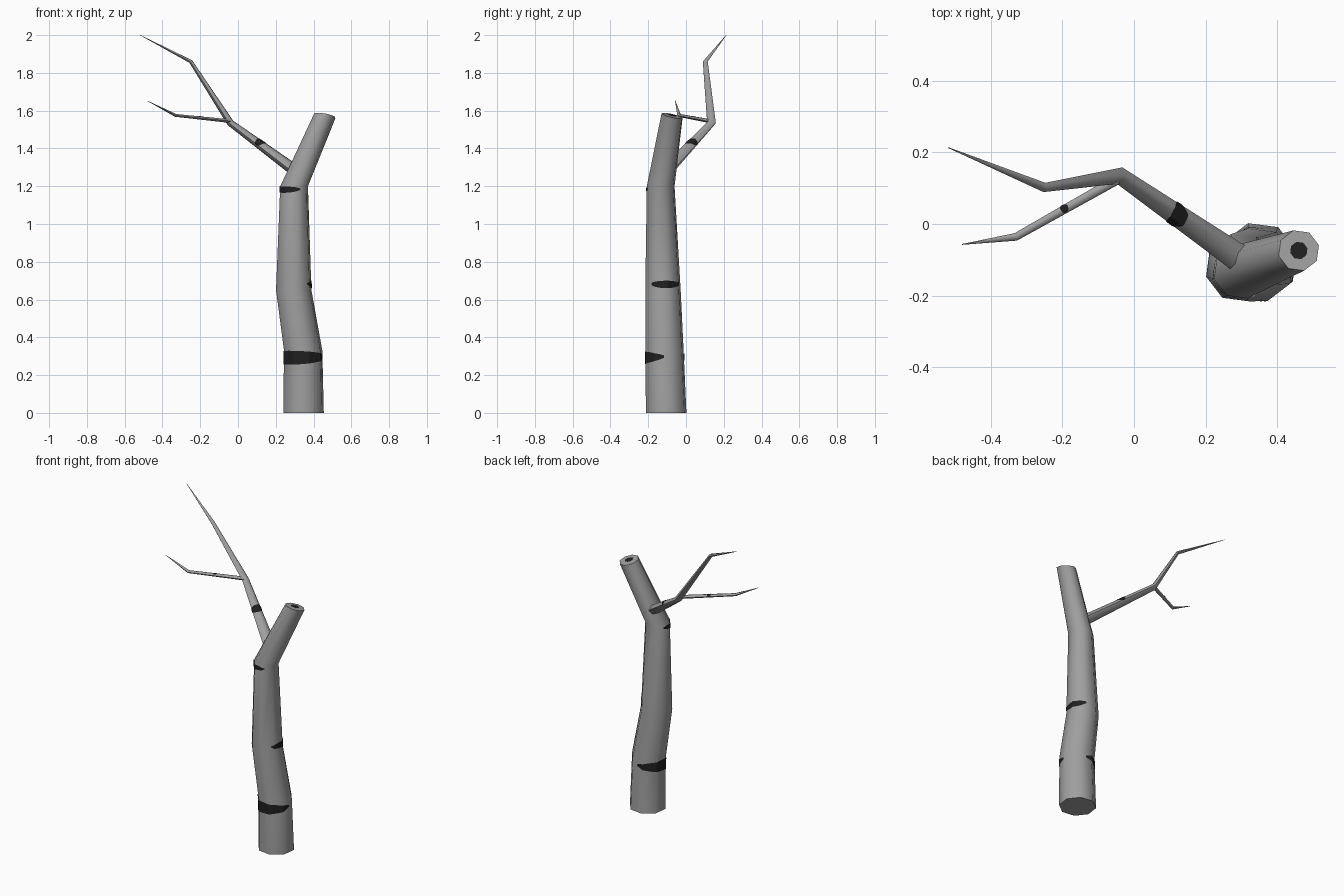
import bpy, math
from mathutils import Vector

if "Cube" in bpy.data.objects:
    bpy.data.objects.remove(bpy.data.objects["Cube"])


def material(name, v):
    m = bpy.data.materials.new(name)
    m.diffuse_color = (v, v, v, 1)
    m.use_nodes = True
    m.node_tree.nodes["Principled BSDF"].inputs["Base Color"].default_value = m.diffuse_color
    return m


BARK = material("grey bark", 0.35)
MARK = material("dark bark mark", 0.014)


def make(name, verts, faces, mat, smooth=True):
    me = bpy.data.meshes.new(name)
    me.from_pydata([tuple(v) for v in verts], [], faces)
    me.materials.append(mat)
    ob = bpy.data.objects.new(name, me)
    bpy.context.collection.objects.link(ob)
    bpy.ops.object.select_all(action='DESELECT')
    ob.select_set(True)
    bpy.context.view_layer.objects.active = ob
    if smooth:
        bpy.ops.object.shade_smooth_by_angle(angle=math.radians(60))
    return ob


def loft(name, rings):
    n = len(rings[0])
    verts = [v for r in rings for v in r]
    faces = [(i * n + j, i * n + (j + 1) % n, (i + 1) * n + (j + 1) % n, (i + 1) * n + j)
             for i in range(len(rings) - 1) for j in range(n)]
    faces.append(tuple(reversed(range(n))))
    faces.append(tuple(range(len(verts) - n, len(verts))))
    return make(name, verts, faces, BARK)


def branch_rings(points, n=6):
    # rings square to the path, a little wider than tall
    ps = [Vector(p[:3]) for p in points]
    rings = []
    for i, p in enumerate(ps):
        t = Vector()
        if i > 0:
            t += (p - ps[i - 1]).normalized()
        if i < len(ps) - 1:
            t += (ps[i + 1] - p).normalized()
        t.normalize()
        side = t.cross(Vector((0, 0, 1))).normalized()
        up = side.cross(t)
        r = points[i][3]
        ring = []
        for k in range(n):
            a = 2 * math.pi * k / n
            ring.append(p + side * (1.15 * r * math.cos(a)) + up * (0.9 * r * math.sin(a)))
        # wind so that faces point outward along the path
        rings.append(ring)
    return rings


def mark(name, rings, seg, a0, a1, lo, hi, offset=0.0, lift=0.003):
    # thin lens-shaped plate that follows the facets of one tube segment
    A, B = rings[seg], rings[seg + 1]
    n = len(A)
    ca, cb = sum(A, Vector()) / n, sum(B, Vector()) / n

    def surf(u, t):
        j, f = math.floor(u), u - math.floor(u)
        a = A[j % n].lerp(A[(j + 1) % n], f)
        b = B[j % n].lerp(B[(j + 1) % n], f)
        p = a.lerp(b, t)
        return p + (p - ca.lerp(cb, t)).normalized() * lift

    i0 = round((a0 - offset) / 360 * n * 8)
    i1 = round((a1 - offset) / 360 * n * 8)
    mid = lo + (hi - lo) * 0.6
    verts, faces = [], []
    for i in range(i0, i1 + 1):
        w = max(0.03, math.sin(math.pi * (i - i0) / (i1 - i0))) ** 0.5
        verts += [surf(i / 8, mid + (lo - mid) * w), surf(i / 8, mid + (hi - mid) * w)]
    for k in range(i1 - i0):
        faces.append((2 * k, 2 * k + 2, 2 * k + 3, 2 * k + 1))
    make(name, verts, faces, MARK)


# trunk: x, y, z, radius, slope of the ring in x and y
OFF = 15
levels = [(0.347, -0.105, 0.0, 0.111, 0, 0),
          (0.345, -0.114, 0.33, 0.105, 0, 0),
          (0.295, -0.122, 0.65, 0.097, 0, 0),
          (0.297, -0.134, 1.20, 0.076, 0, 0),
          (0.460, -0.074, 1.573, 0.058, -0.17, -0.22)]
trunk = []
for x, y, z, r, sx, sy in levels:
    ring = []
    for k in range(8):
        a = math.radians(OFF + 45 * k)
        dx, dy = r * math.cos(a), r * math.sin(a)
        ring.append(Vector((x + dx, y + dy, z + sx * dx + sy * dy)))
    trunk.append(ring)
loft("trunk", trunk)

# dark heart on the cut top
top = trunk[-1]
c = sum(top, Vector()) / 8
make("trunk_heart", [c.lerp(v, 0.43) + Vector((0, 0, 0.003)) for v in top],
     [tuple(range(8))], MARK, False)

# bark marks on the trunk
mark("low_mark", trunk, 0, 80, 357, 0.255 / 0.33, 0.329 / 0.33, OFF)
mark("middle_mark", trunk, 2, -40, 63, 0.01 / 0.55, 0.05 / 0.55, OFF)
mark("high_mark", trunk, 2, 150, 298, 0.515 / 0.55, 0.549 / 0.55, OFF)

# main branch and its side twig
main = branch_rings([(0.30, -0.10, 1.285, 0.034), (-0.04, 0.135, 1.535, 0.021),
                     (-0.25, 0.102, 1.86, 0.0115), (-0.518, 0.213, 2.0, 0.001)])
loft("main_branch", main)
twig = branch_rings([(-0.045, 0.125, 1.545, 0.012), (-0.33, -0.036, 1.575, 0.0095),
                     (-0.48, -0.057, 1.652, 0.001)])
loft("side_twig", twig)
mark("branch_mark", main, 0, -10, 195, 0.49, 0.60, lift=0.002)
mark("twig_mark", twig, 0, 0, 140, 0.49, 0.56, lift=0.0015)
